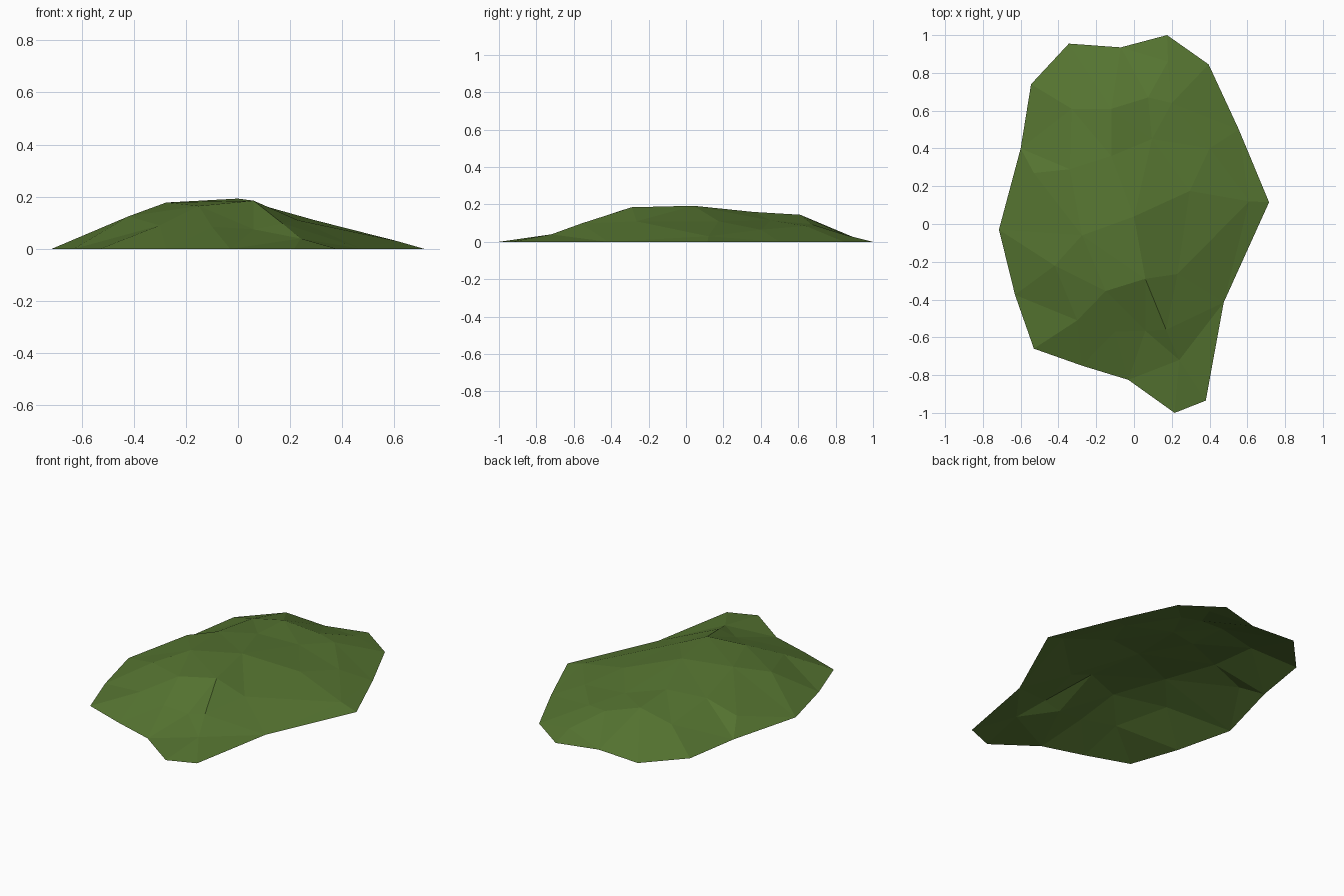
import bpy, bmesh
from mathutils import Vector
from mathutils.geometry import delaunay_2d_cdt

if "Cube" in bpy.data.objects:
    bpy.data.objects.remove(bpy.data.objects["Cube"])

# Ground outline of the mound, all at z = 0
rim = [(-.345, .955), (-.545, .74), (-.60, .40), (-.715, -.03), (-.63, -.375),
       (-.53, -.66), (-.275, -.75), (-.03, -.825), (.215, -1.0), (.38, -.935),
       (.475, -.415), (.715, .115), (.555, .50), (.395, .845), (.175, 1.0),
       (-.07, .935)]

# Surface points: ridge first, then the slopes
ridge = [(0, .04, .193), (.06, -.29, .185), (.17, -.56, .098)]
slopes = [(-.12, .36, .16), (-.12, .61, .145), (.075, .67, .095), (.095, .45, .115),
          (.20, .64, .085), (.295, .175, .11), (.40, .40, .065), (.61, .12, .03),
          (.23, -.265, .11), (.24, -.72, .04), (.06, -.565, .075), (-.10, -.57, .085),
          (-.15, -.355, .165), (-.42, -.22, .125), (-.275, -.06, .178),
          (-.30, -.51, .09), (-.34, .29, .14), (-.33, .61, .10), (-.53, .27, .075),
          (.18, .86, .035)]

points = [Vector((x, y, 0)) for x, y in rim] + [Vector(p) for p in ridge + slopes]
n = len(rim)
edges = [(i, (i + 1) % n) for i in range(n)] + [(n, n + 1), (n + 1, n + 2)]

# Triangulate inside the outline, keeping the ridge line as an edge
verts, _, faces, orig, _, _ = delaunay_2d_cdt(
    [p.xy for p in points], edges, [list(range(n))], 1, 1e-5)

bm = bmesh.new()
bv = [bm.verts.new((v.x, v.y, points[o[0]].z if o else 0)) for v, o in zip(verts, orig)]
for f in faces:
    bm.faces.new([bv[i] for i in f])
# Open shell with all faces turned up
bm.normal_update()
for f in bm.faces:
    if f.normal.z < 0:
        f.normal_flip()

mesh = bpy.data.meshes.new("grassy_mound")
bm.to_mesh(mesh)
bm.free()
grass = bpy.data.materials.new("grass_green")
grass.diffuse_color = (.093, .178, .031, 1)
grass.use_nodes = True
grass.node_tree.nodes["Principled BSDF"].inputs["Base Color"].default_value = grass.diffuse_color
mesh.materials.append(grass)
bpy.context.collection.objects.link(bpy.data.objects.new("grassy_mound", mesh))
